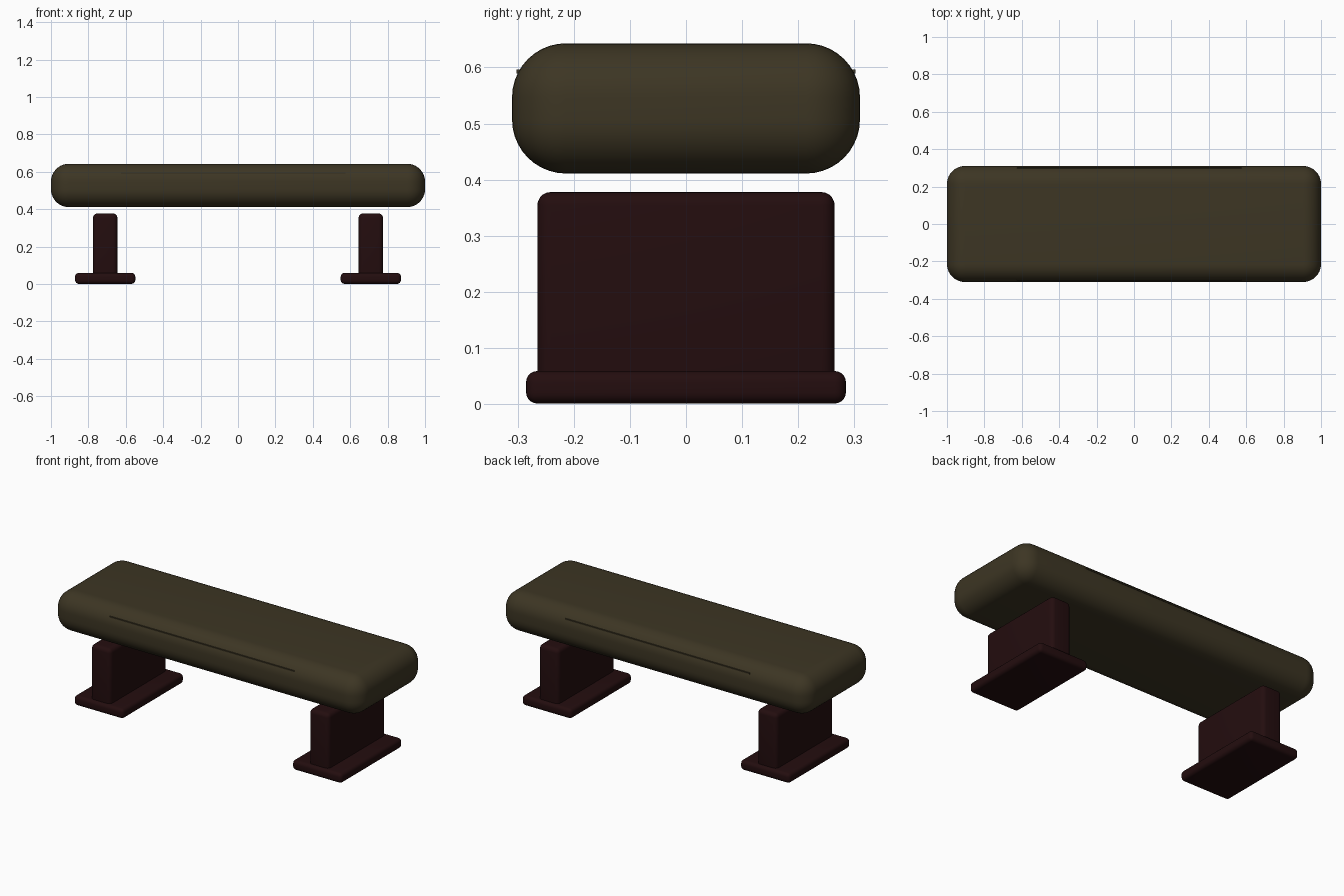
import bpy
import math

cube = bpy.data.objects.get("Cube")
if cube:
    bpy.data.objects.remove(cube, do_unlink=True)


def make_material(name, rgb):
    mat = bpy.data.materials.new(name)
    mat.use_nodes = True
    color = (*rgb, 1.0)
    mat.diffuse_color = color
    bsdf = next(n for n in mat.node_tree.nodes if n.type == 'BSDF_PRINCIPLED')
    bsdf.inputs["Base Color"].default_value = color
    bsdf.inputs["Roughness"].default_value = 0.8
    return mat


def rounded_box(name, center, size, radius, segments, mat):
    bpy.ops.mesh.primitive_cube_add(size=1, location=center)
    obj = bpy.context.object
    obj.name = name
    obj.scale = size
    bpy.ops.object.transform_apply(location=False, rotation=False, scale=True)
    obj.data.materials.append(mat)
    if radius:
        bevel = obj.modifiers.new("rounding", 'BEVEL')
        bevel.width = radius
        bevel.segments = segments
        bevel.limit_method = 'NONE'
        bpy.ops.object.modifier_apply(modifier=bevel.name)
        bpy.ops.object.shade_smooth_by_angle(angle=math.radians(35))
    return obj


olive = make_material("olive cushion", (0.046, 0.036, 0.017))
maroon = make_material("dark maroon wood", (0.017, 0.004, 0.0045))

# Padded seat with a thin seam strip along its long edges
rounded_box("seat", (0, 0, 0.527), (2.0, 0.62, 0.232), 0.096, 10, olive)
rounded_box("seat_seam", (-0.025, 0, 0.593), (1.2, 0.605, 0.007), 0, 1, olive)

# Two supports, each an upright on a flat foot
for side, sign in (("left", 1), ("right", -1)):
    x = 0.71 * sign
    rounded_box(f"{side}_upright", (x, 0, 0.204), (0.13, 0.53, 0.348), 0.024, 5, maroon)
    rounded_box(f"{side}_foot", (x, 0, 0.03), (0.322, 0.57, 0.058), 0.02, 5, maroon)
